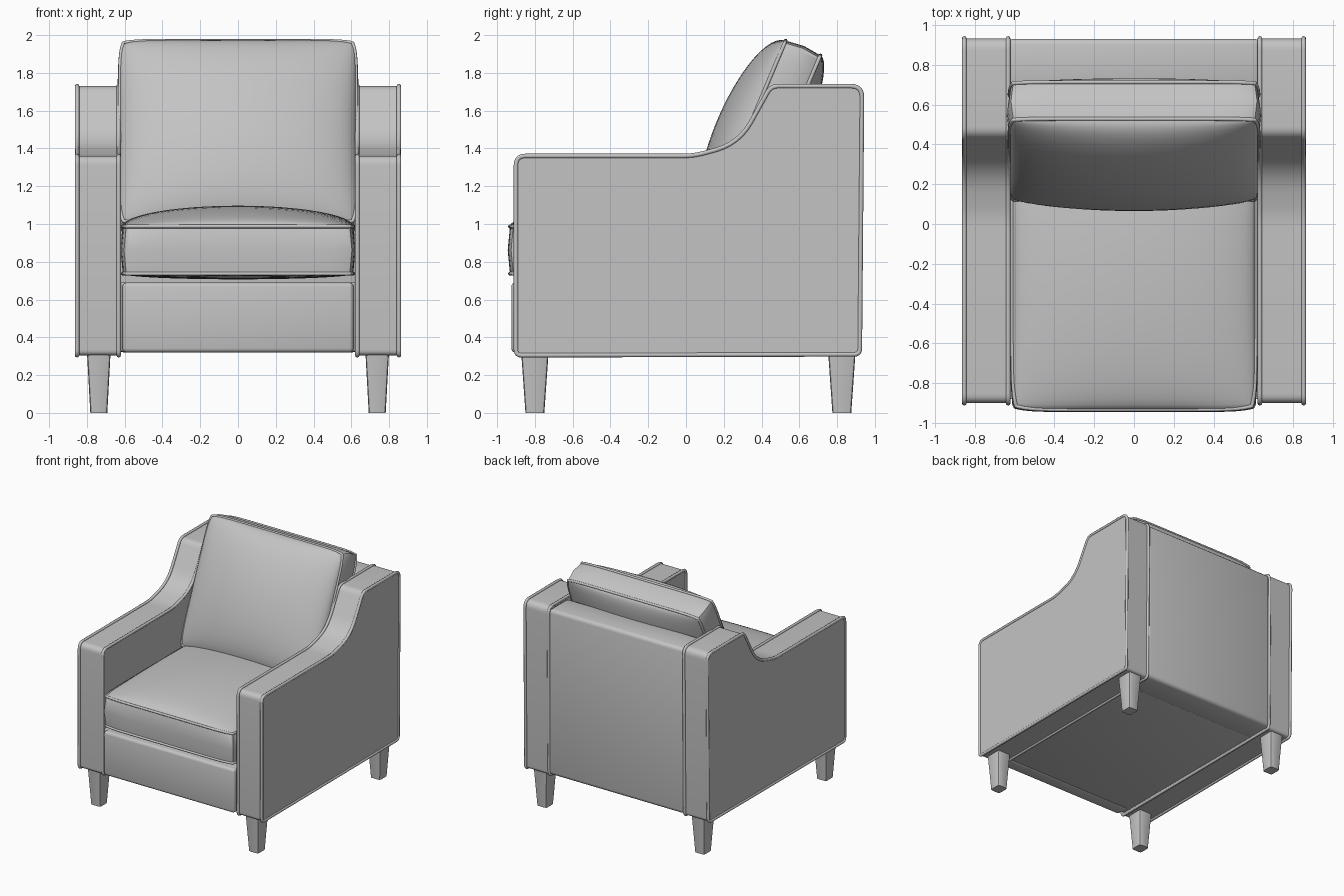
import bpy, bmesh, math
from mathutils import Vector, Matrix

if "Cube" in bpy.data.objects:
    bpy.data.objects.remove(bpy.data.objects["Cube"])

grey = bpy.data.materials.new("grey fabric")
grey.diffuse_color = (0.55, 0.55, 0.55, 1)
grey.use_nodes = True
grey.node_tree.nodes["Principled BSDF"].inputs["Base Color"].default_value = grey.diffuse_color


def finish(obj, angle=35):
    bpy.ops.object.select_all(action='DESELECT')
    obj.select_set(True)
    bpy.context.view_layer.objects.active = obj
    bpy.ops.object.shade_smooth_by_angle(angle=math.radians(angle))
    return obj


def from_bmesh(name, bm, angle=35):
    bmesh.ops.recalc_face_normals(bm, faces=bm.faces)
    me = bpy.data.meshes.new(name)
    bm.to_mesh(me)
    bm.free()
    me.materials.append(grey)
    obj = bpy.data.objects.new(name, me)
    bpy.context.collection.objects.link(obj)
    return finish(obj, angle)


def box(name, lo, hi, bevel):
    lo, hi = Vector(lo), Vector(hi)
    bm = bmesh.new()
    bmesh.ops.create_cube(bm, size=1)
    for v in bm.verts:
        v.co = (lo + hi) / 2 + v.co * (hi - lo)
    bmesh.ops.bevel(bm, geom=bm.edges[:], offset=bevel, segments=3,
                    profile=0.5, affect='EDGES')
    return from_bmesh(name, bm)


def piping(name, points, radius=0.012):
    """Closed round cord through the points."""
    cu = bpy.data.curves.new(name, 'CURVE')
    cu.dimensions = '3D'
    cu.bevel_depth = radius
    cu.bevel_resolution = 2
    sp = cu.splines.new('POLY')
    sp.points.add(len(points) - 1)
    for p, co in zip(sp.points, points):
        p.co = (*co, 1)
    sp.use_cyclic_u = True
    cu.materials.append(grey)
    obj = bpy.data.objects.new(name, cu)
    bpy.context.collection.objects.link(obj)
    bpy.ops.object.select_all(action='DESELECT')
    obj.select_set(True)
    bpy.context.view_layer.objects.active = obj
    bpy.ops.object.convert(target='MESH')
    finish(bpy.context.view_layer.objects.active, 60)


def rounded(corners, steps=6):
    """Outline with each (y, z, r) corner eased over distance r."""
    out = []
    for i, (y, z, r) in enumerate(corners):
        c = Vector((y, z))
        a = Vector(corners[i - 1][:2])
        b = Vector(corners[(i + 1) % len(corners)][:2])
        p, q = c + (a - c).normalized() * r, c + (b - c).normalized() * r
        for k in range(steps + 1):
            t = k / steps
            out.append(p * (1 - t) ** 2 + c * 2 * t * (1 - t) + q * t * t)
    return out


def cushion(name, w, h, t, front, back, matrix, n=24):
    """Pillow in local XY; 'front' puffs towards +Z, 'back' towards -Z."""
    bm = bmesh.new()

    def outline(u, v, grow=0):
        return Vector(((w / 2 + grow) * u * (1 - 0.03 * abs(v) ** 10),
                       (h / 2 + grow) * v * (1 - 0.025 * abs(u) ** 10), 0))

    s = [-math.cos(math.pi * i / n) for i in range(n + 1)]
    s[n // 2] = 0
    ring = ([(i, 0) for i in range(n)] + [(n, i) for i in range(n)] +
            [(n - i, n) for i in range(n)] + [(0, n - i) for i in range(n)])
    sheets = []
    for side, puff in ((1, front), (-1, back)):
        grid = {}
        for i in range(n + 1):
            for j in range(n + 1):
                u, v = s[i], s[j]
                p = outline(u, v)
                p.z = side * (t / 2 + puff * math.sqrt(
                    max(0, (1 - u * u) * (1 - v * v))))
                grid[i, j] = bm.verts.new(matrix @ p)
        for i in range(n):
            for j in range(n):
                bm.faces.new((grid[i, j], grid[i + 1, j],
                              grid[i + 1, j + 1], grid[i, j + 1]))
        sheets.append([grid[k] for k in ring])
    # softly swollen side band
    mid = [bm.verts.new(matrix @ outline(s[i], s[j], 0.012)) for i, j in ring]
    for a, b in ((sheets[0], mid), (mid, sheets[1])):
        for k in range(len(ring)):
            m = (k + 1) % len(ring)
            bm.faces.new((a[k], a[m], b[m], b[k]))
    cords = [[v.co.copy() for v in sh] for sh in sheets]
    from_bmesh(name, bm, 50)
    for label, pts in zip(("front", "back"), cords):
        piping(f"{name}_{label}_piping", pts, 0.010)


# Arms: scooped side profile with piping on both edges
profile = rounded([(-0.90, 0.305, 0.03), (-0.90, 1.36, 0.05), (0.04, 1.36, 0.06),
                   (0.28, 1.425, 0.13), (0.45, 1.73, 0.04), (0.932, 1.73, 0.06),
                   (0.92, 0.31, 0.03)])
for side, label in ((-1, "left"), (1, "right")):
    bm = bmesh.new()
    loops = [[bm.verts.new((side * x, p.x, p.y)) for p in profile]
             for x in (0.63, 0.855)]
    for loop in loops:
        bm.faces.new(loop)
    for k in range(len(profile)):
        m = (k + 1) % len(profile)
        bm.faces.new((loops[0][k], loops[0][m], loops[1][m], loops[1][k]))
    from_bmesh(f"{label}_arm", bm)
    for x, edge in ((0.632, "inner"), (0.852, "outer")):
        piping(f"{label}_arm_{edge}_piping", [(side * x, p.x, p.y) for p in profile])

# Frame
box("back_frame", (-0.635, 0.68, 0.32), (0.635, 0.93, 1.715), 0.03)
box("seat_base", (-0.635, -0.88, 0.325), (0.635, 0.90, 0.69), 0.01)
box("front_panel", (-0.612, -0.925, 0.32), (0.612, -0.80, 0.69), 0.022)

# Seat cushion
cushion("seat_cushion", 1.22, 1.42, 0.25, 0.11, 0.03,
        Matrix.Translation((0, -0.222, 0.862)))

# Back cushion leaning rearwards
up = Vector((0, 0.39, 0.921)).normalized()
out = Vector((0, -up.z, up.y))
centre = Vector((0, 0.323, 1.487)) - out * 0.10
lean = Matrix((Vector((1, 0, 0)), up, out)).transposed().to_4x4()
cushion("back_cushion", 1.25, 1.05, 0.20, 0.17, 0.10,
        Matrix.Translation(centre) @ lean)

# Tapered legs
for side, sx in (("left", -1), ("right", 1)):
    for end, cy in (("front", -0.80), ("back", 0.825)):
        bm = bmesh.new()
        bmesh.ops.create_cube(bm, size=1)
        for v in bm.verts:
            top = v.co.z > 0
            hx, hy = (0.125, 0.145) if top else (0.09, 0.10)
            v.co = (sx * 0.737 + v.co.x * hx, cy + v.co.y * hy, 0.32 if top else 0)
        edges = [e for e in bm.edges
                 if abs(e.verts[0].co.z - e.verts[1].co.z) > 0.1]
        bmesh.ops.bevel(bm, geom=edges, offset=0.015, segments=2,
                        profile=0.5, affect='EDGES')
        from_bmesh(f"{end}_{side}_leg", bm)
